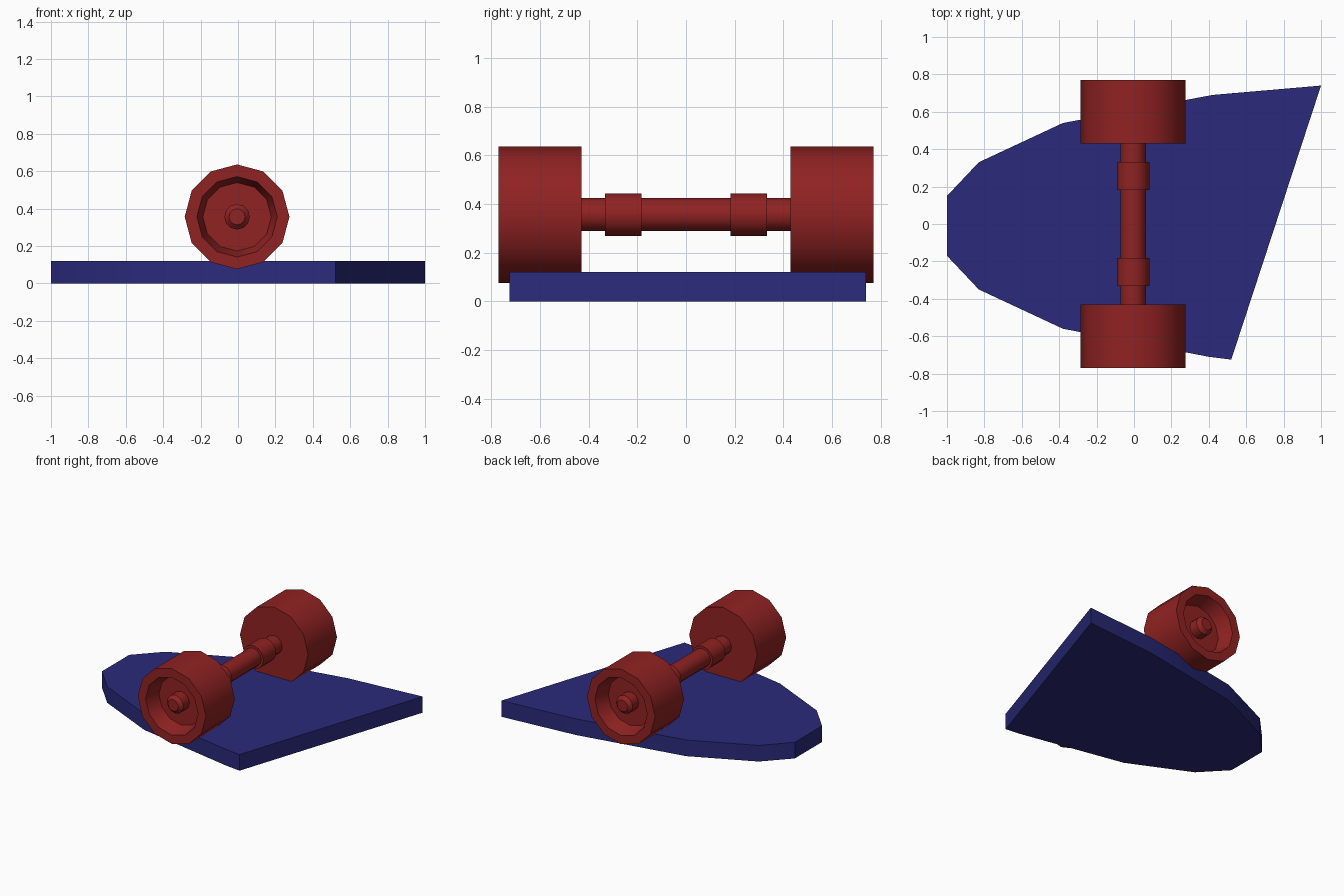
import bpy, bmesh
from math import radians, pi
from mathutils import Matrix

if "Cube" in bpy.data.objects:
    bpy.data.objects.remove(bpy.data.objects["Cube"])

CX, CZ, SIDES = -0.005, 0.356, 12


def material(name, rgb):
    m = bpy.data.materials.new(name)
    m.diffuse_color = (*rgb, 1)
    m.use_nodes = True
    m.node_tree.nodes["Principled BSDF"].inputs["Base Color"].default_value = m.diffuse_color
    return m


RED = material("red", (0.28, 0.016, 0.016))
BLUE = material("blue", (0.023, 0.023, 0.2))


def finish(name, bm, mat):
    bmesh.ops.recalc_face_normals(bm, faces=bm.faces)
    mesh = bpy.data.meshes.new(name)
    bm.to_mesh(mesh)
    bm.free()
    mesh.materials.append(mat)
    ob = bpy.data.objects.new(name, mesh)
    bpy.context.collection.objects.link(ob)
    bpy.ops.object.select_all(action='DESELECT')
    ob.select_set(True)
    bpy.context.view_layer.objects.active = ob
    bpy.ops.object.shade_smooth_by_angle(angle=radians(40))
    return ob


def lathe(name, profile, side=1):
    """Revolve (radius, y) points around the axle line; ends are capped."""
    bm = bmesh.new()
    vs = [bm.verts.new((r, side * y, 0)) for r, y in profile]
    es = [bm.edges.new(p) for p in zip(vs, vs[1:])]
    bmesh.ops.spin(bm, geom=vs + es, cent=(0, 0, 0), axis=(0, 1, 0),
                   angle=2 * pi, steps=SIDES, use_merge=False)
    bmesh.ops.remove_doubles(bm, verts=bm.verts, dist=1e-4)
    bmesh.ops.holes_fill(bm, edges=[e for e in bm.edges if e.is_boundary], sides=0)
    bmesh.ops.translate(bm, verts=bm.verts, vec=(CX, 0, CZ))
    return finish(name, bm, RED)


# Deck: slanted flat tail, rounded nose
outline = [(-1, 0.15), (-1, -0.17), (-0.83, -0.35), (-0.38, -0.56), (0.40, -0.71),
           (0.52, -0.725), (1, 0.74), (0.42, 0.69), (-0.38, 0.54), (-0.83, 0.33)]
bm = bmesh.new()
base = bm.faces.new([bm.verts.new((x, y, 0)) for x, y in outline])
top = bmesh.ops.extrude_face_region(bm, geom=[base], use_keep_orig=True)
bmesh.ops.translate(bm, vec=(0, 0, 0.12),
                    verts=[g for g in top["geom"] if isinstance(g, bmesh.types.BMVert)])
finish("deck", bm, BLUE)

# Axle with chamfered ends
lathe("axle", [(0.043, -0.755), (0.068, -0.73), (0.068, 0.73), (0.043, 0.755)])

# Wheels with dished outer faces, and collars on the axle
for label, side in (("front", -1), ("back", 1)):
    lathe(label + "_wheel", [(0.28, 0.43), (0.28, 0.77), (0.215, 0.77), (0.183, 0.66)], side)
    lathe(label + "_collar", [(0.087, 0.183), (0.087, 0.332)], side)
